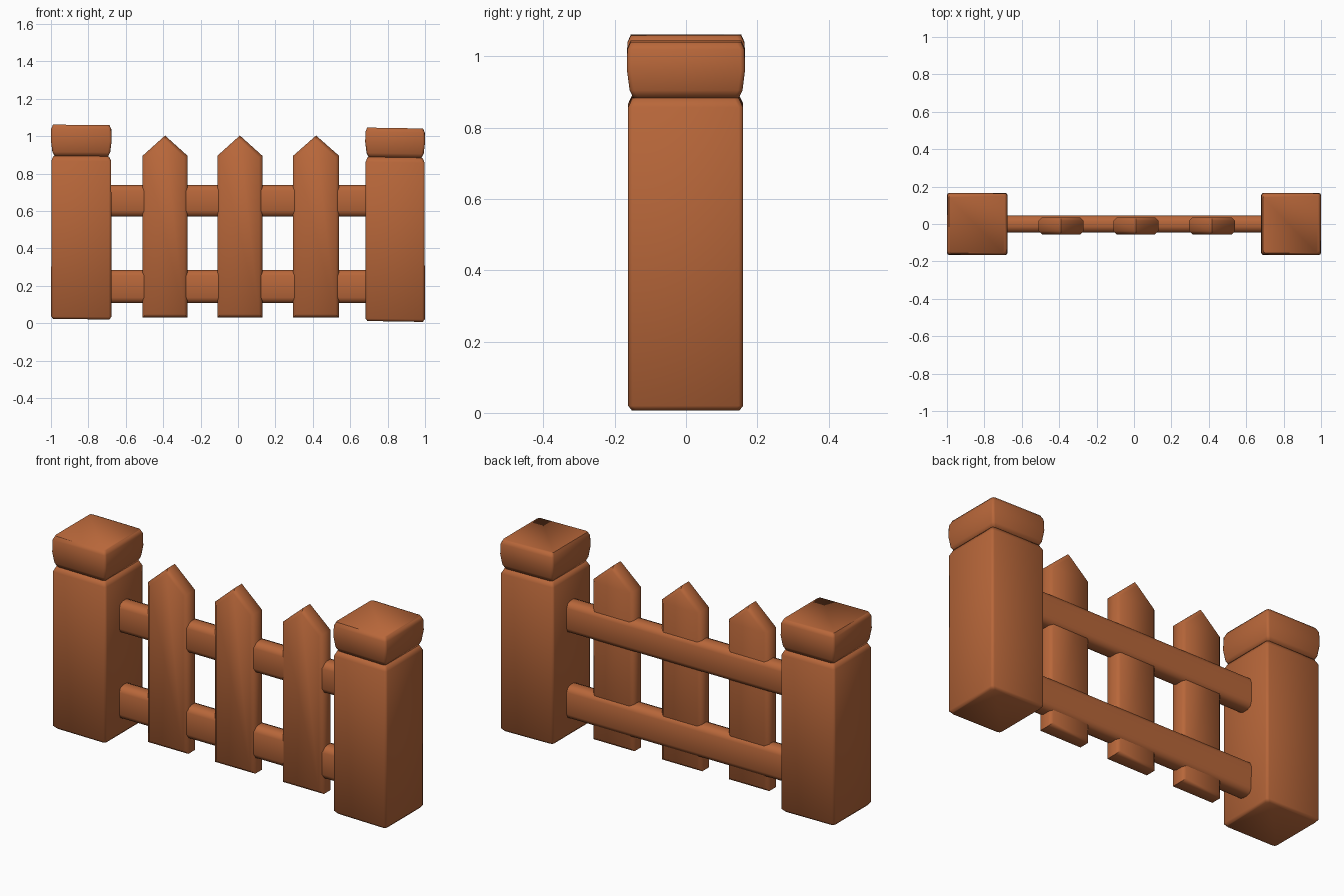
import bpy, bmesh, math

if "Cube" in bpy.data.objects:
    bpy.data.objects.remove(bpy.data.objects["Cube"])

wood = bpy.data.materials.new("warm brown wood")
wood.diffuse_color = (0.48, 0.135, 0.042, 1)
wood.use_nodes = True
wood.node_tree.nodes["Principled BSDF"].inputs["Base Color"].default_value = wood.diffuse_color


def finish(bm, name, angle=60):
    bmesh.ops.recalc_face_normals(bm, faces=bm.faces)
    mesh = bpy.data.meshes.new(name)
    bm.to_mesh(mesh)
    bm.free()
    mesh.materials.append(wood)
    ob = bpy.data.objects.new(name, mesh)
    bpy.context.collection.objects.link(ob)
    bpy.ops.object.select_all(action='DESELECT')
    ob.select_set(True)
    bpy.context.view_layer.objects.active = ob
    bpy.ops.object.shade_smooth_by_angle(angle=math.radians(angle))
    return ob


def block(name, x0, x1, y0, y1, rings, tilt=0.0, bevel=0.012):
    """Square column lofted through (z, inset) rings, slightly tilted along x."""
    bm = bmesh.new()
    loops = []
    for z, i in rings:
        pts = [(x0 + i, y0 + i), (x1 - i, y0 + i), (x1 - i, y1 - i), (x0 + i, y1 - i)]
        mid = (x0 + x1) / 2
        loops.append([bm.verts.new((x, y, z - tilt * (x - mid))) for x, y in pts])
    uprights = []
    for a, b in zip(loops, loops[1:]):
        for k in range(4):
            n = (k + 1) % 4
            bm.faces.new((a[k], a[n], b[n], b[k]))
            uprights.append(bm.edges.get((a[k], b[k])))
    bm.faces.new(loops[0][::-1])
    bm.faces.new(loops[-1])
    bmesh.ops.bevel(bm, geom=uprights, offset=bevel, segments=2, profile=0.5,
                    affect='EDGES')
    return finish(bm, name)


def post(side, x0, x1, z0, z1, top, tilt):
    # square post with softened ends
    block(side + "_post", x0, x1, -0.162, 0.16,
          [(z0, 0.01), (z0 + 0.012, 0.0), (z1 - 0.025, 0.0), (z1, 0.012)], tilt)
    # pillow-shaped cap
    block(side + "_post_cap", x0 - 0.002, x1 + 0.002, -0.166, 0.166,
          [(z1, 0.018), (z1 + 0.02, 0.008), (z1 + 0.08, 0.0),
           (top - 0.02, 0.002), (top, 0.011)], tilt)


post("left", -0.998, -0.678, 0.021, 0.893, 1.06, 0.008)
post("right", 0.682, 0.998, 0.009, 0.886, 1.043, 0.016)

# horizontal rails with chamfered long edges
for name, z0, z1 in (("lower_rail", 0.107, 0.284), ("upper_rail", 0.57, 0.738)):
    bm = bmesh.new()
    bmesh.ops.create_cube(bm, size=1)
    for v in bm.verts:
        v.co = (v.co.x * 1.42, v.co.y * 0.09, (z0 + z1) / 2 + v.co.z * (z1 - z0))
    long_edges = [e for e in bm.edges if abs(e.verts[0].co.x - e.verts[1].co.x) > 1]
    bmesh.ops.bevel(bm, geom=long_edges, offset=0.03, segments=2, profile=0.5,
                    affect='EDGES')
    finish(bm, name)

# pointed pickets
for name, x0, x1 in (("left_picket", -0.51, -0.27), ("middle_picket", -0.11, 0.13),
                     ("right_picket", 0.295, 0.54)):
    bm = bmesh.new()
    mid = (x0 + x1) / 2
    outline = [(x0, 0.03), (x1, 0.03), (x1, 0.895), (mid, 1.003), (x0, 0.895)]
    face = bm.faces.new([bm.verts.new((x, -0.056, z)) for x, z in outline])
    out = bmesh.ops.extrude_face_region(bm, geom=[face])
    for g in out["geom"]:
        if isinstance(g, bmesh.types.BMVert):
            g.co.y = 0.036
    rim = [e for e in bm.edges if abs(e.verts[0].co.y - e.verts[1].co.y) < 0.01]
    bmesh.ops.bevel(bm, geom=rim, offset=0.018, segments=1, affect='EDGES')
    finish(bm, name, 50)
